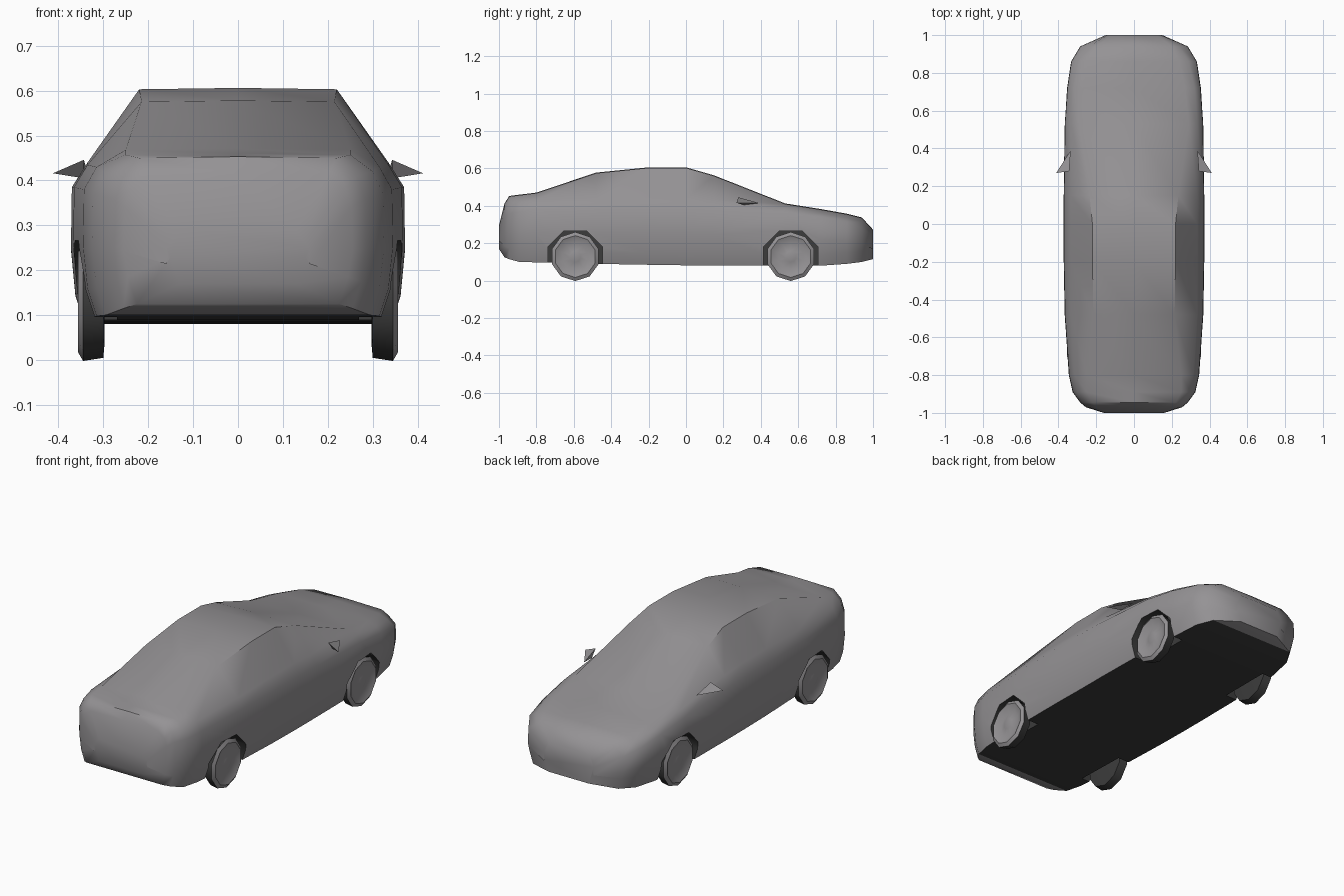
import bpy, bmesh, math

cube = bpy.data.objects.get("Cube")
if cube:
    bpy.data.objects.remove(cube, do_unlink=True)


def make_material(name, color):
    mat = bpy.data.materials.new(name)
    mat.use_nodes = True
    mat.diffuse_color = color
    mat.node_tree.nodes["Principled BSDF"].inputs["Base Color"].default_value = color
    return mat


grey = make_material("plain grey", (0.3, 0.29, 0.3, 1))
dark = make_material("dark rubber", (0.045, 0.045, 0.045, 1))


def finish(name, bm, is_dark):
    """Make an object; faces that pass the is_dark rule get the dark colour."""
    bmesh.ops.recalc_face_normals(bm, faces=bm.faces)
    for face in bm.faces:
        face.material_index = int(is_dark(face))
    mesh = bpy.data.meshes.new(name)
    bm.to_mesh(mesh)
    bm.free()
    obj = bpy.data.objects.new(name, mesh)
    bpy.context.collection.objects.link(obj)
    mesh.materials.append(grey)
    mesh.materials.append(dark)
    return obj


def smooth(obj, angle):
    bpy.ops.object.select_all(action="DESELECT")
    obj.select_set(True)
    bpy.context.view_layer.objects.active = obj
    bpy.ops.object.shade_smooth_by_angle(angle=math.radians(angle))


def loft(bm, rings):
    """Skin a list of closed rings and cap both ends."""
    rings = [[bm.verts.new(p) for p in ring] for ring in rings]
    for a, b in zip(rings, rings[1:]):
        for i in range(len(a)):
            j = (i + 1) % len(a)
            bm.faces.new((a[i], a[j], b[j], b[i]))
    bm.faces.new(rings[0])
    bm.faces.new(rings[-1])


def disc_ring(x, y, z, radius, sides):
    turn = math.tau / sides
    return [(x, y + radius * math.cos(turn * (i + 0.5)),
             z + radius * math.sin(turn * (i + 0.5))) for i in range(sides)]


# Body stations: y, floor z, half width, shoulder z, belt x, belt z, top x, top z
STATIONS = [
    (-1.0, .17, .16, .25, .15, .27, .13, .29),
    (-.97, .125, .255, .34, .24, .38, .2, .41),
    (-.945, .115, .285, .36, .265, .41, .22, .45),
    (-.89, .1, .325, .37, .3, .42, .25, .457),
    (-.8, .098, .345, .38, .315, .43, .25, .468),
    (-.48, .09, .367, .385, .335, .435, .215, .575),
    (-.2, .085, .372, .385, .335, .44, .22, .603),
    (0, .082, .372, .385, .335, .44, .22, .603),
    (.15, .082, .372, .38, .335, .43, .235, .56),
    (.53, .08, .367, .36, .335, .39, .29, .41),
    (.72, .08, .354, .335, .32, .36, .27, .38),
    (.86, .09, .333, .31, .29, .335, .24, .355),
    (.94, .1, .285, .28, .24, .315, .2, .335),
    (1.0, .115, .15, .21, .14, .24, .12, .27),
]


def body_ring(y, floor, wide, shoulder, belt_x, belt_z, top_x, top_z):
    middle = floor + (shoulder - floor) * 0.55
    half = [(wide - 0.03, floor), (wide - 0.01, floor + 0.06), (wide, middle),
            (wide - 0.002, shoulder), (belt_x, belt_z), (top_x, top_z)]
    left = [(x, y, z) for x, z in half]
    right = [(-x, y, z) for x, z in reversed(half)]
    return left + [(0, y, top_z + 0.003)] + right


# Car body with a dark floor
bm = bmesh.new()
loft(bm, [body_ring(*s) for s in STATIONS])
body = finish("car_body", bm, lambda f: f.normal.z < -0.8
              and f.calc_center_median().z < 0.105)

# Wheel arches cut out of the body, lined in the dark colour
AXLES = {"rear": -0.592, "front": 0.56}
SIDES = {"left": 1, "right": -1}
for y in AXLES.values():
    for side in SIDES.values():
        bm = bmesh.new()
        loft(bm, [disc_ring(side * x, y, 0.12, 0.158, 8) for x in (0.27, 0.5)])
        cutter = finish("arch_cutter", bm, lambda f: True)
        cutter.hide_render = True
        mod = body.modifiers.new("arch", "BOOLEAN")
        mod.operation = "DIFFERENCE"
        mod.solver = "EXACT"
        mod.material_mode = "TRANSFER"
        mod.object = cutter
        bpy.context.view_layer.objects.active = body
        bpy.ops.object.modifier_apply(modifier=mod.name)
        bpy.data.objects.remove(cutter, do_unlink=True)
smooth(body, 48)

# Wheels: dark tyre tread and back, grey dished hub on the outer side
WHEEL_PROFILE = [(0.297, 0.09), (0.3, 0.124), (0.345, 0.131),
                 (0.356, 0.112), (0.338, 0.07), (0.35, 0.03)]
for axle, y in AXLES.items():
    for label, side in SIDES.items():
        bm = bmesh.new()
        loft(bm, [disc_ring(side * x, y, 0.129, r, 10) for x, r in WHEEL_PROFILE])
        wheel = finish(f"{axle}_{label}_wheel", bm, lambda f: f.normal.x * side < 0.3)
        smooth(wheel, 50)

# Door mirrors: small flat pointed wedges
for label, side in SIDES.items():
    bm = bmesh.new()
    points = [(.335, .39, .415), (.343, .28, .446), (.345, .31, .405), (.412, .27, .416)]
    verts = [bm.verts.new((side * x, y, z)) for x, y, z in points]
    for skip in verts:
        bm.faces.new([v for v in verts if v is not skip])
    finish(f"{label}_mirror", bm, lambda f: False)
